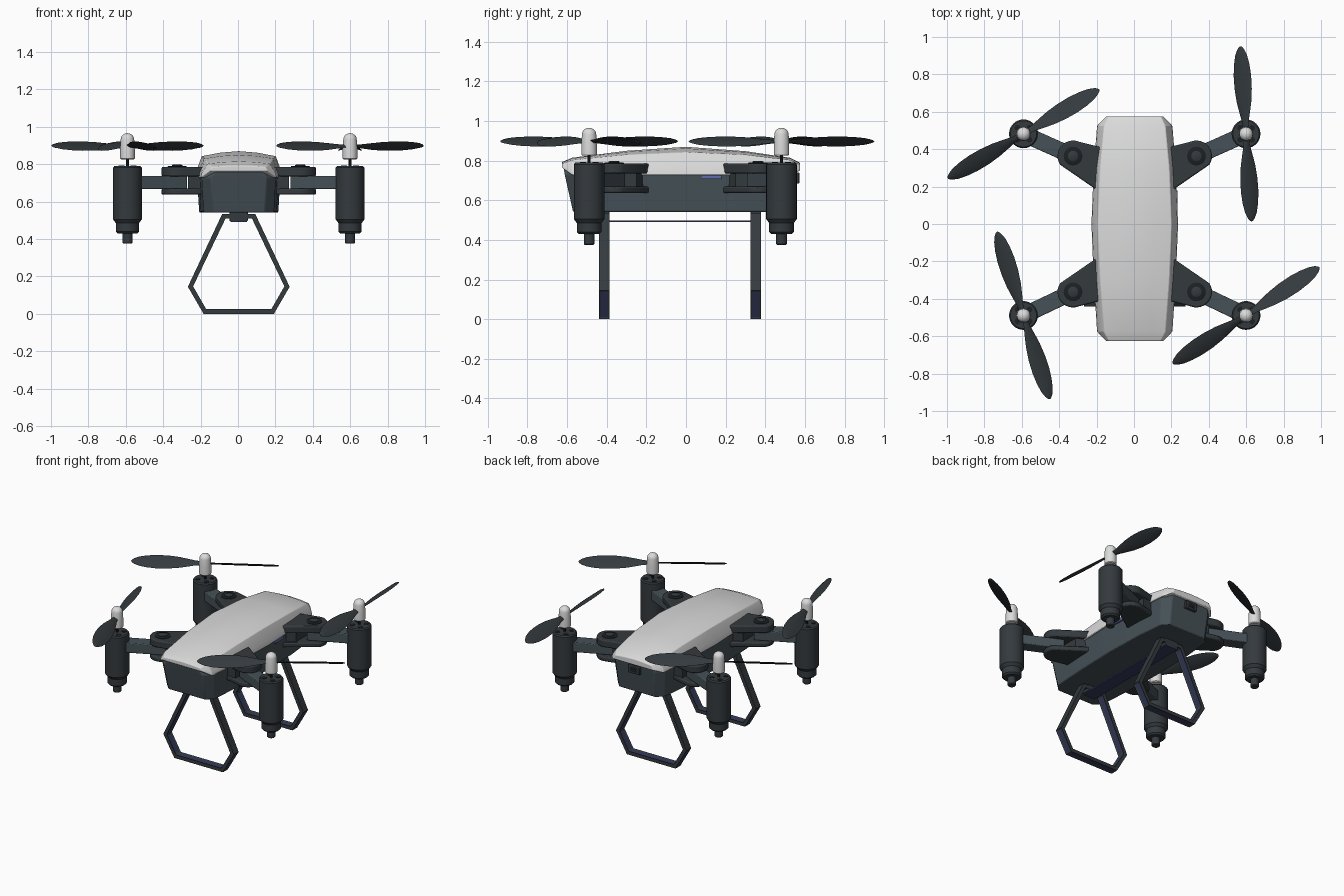
import bpy, bmesh, math
from mathutils import Vector

if "Cube" in bpy.data.objects:
    bpy.data.objects.remove(bpy.data.objects["Cube"])

def mat(name, *c):
    m = bpy.data.materials.new(name)
    m.diffuse_color = (*c, 1)
    m.use_nodes = True
    m.node_tree.nodes["Principled BSDF"].inputs["Base Color"].default_value = m.diffuse_color
    return m

LIGHT = mat("light_grey", 0.70, 0.71, 0.70)
DARK = mat("charcoal", 0.034, 0.042, 0.048)
SLATE = mat("slate", 0.060, 0.082, 0.096)
BLACK = mat("black", 0.012, 0.015, 0.018)
NAVY = mat("navy", 0.035, 0.042, 0.11)
LILAC = mat("lilac_blue", 0.12, 0.15, 0.40)
OX = 0.004  # sideways offset of the airframe

def mesh(name, verts, faces, mats, smooth=30, bevel=0):
    """Make an object with clean normals, optional bevel and angle shading."""
    bm = bmesh.new()
    vs = [bm.verts.new(v) for v in verts]
    for f in faces:
        bm.faces.new([vs[i] for i in f])
    bmesh.ops.recalc_face_normals(bm, faces=bm.faces)
    me = bpy.data.meshes.new(name)
    bm.to_mesh(me)
    bm.free()
    ob = bpy.data.objects.new(name, me)
    bpy.context.collection.objects.link(ob)
    for m in mats if isinstance(mats, list) else [mats]:
        me.materials.append(m)
    if bevel:
        b = ob.modifiers.new("bevel", 'BEVEL')
        b.width, b.segments, b.limit_method = bevel, 2, 'ANGLE'
    if smooth:
        bpy.ops.object.select_all(action='DESELECT')
        ob.select_set(True)
        bpy.context.view_layer.objects.active = ob
        bpy.ops.object.shade_smooth_by_angle(angle=math.radians(smooth))
    return ob

def loft(name, sections, m, **kw):
    """Join closed sections of equal point count and cap both ends."""
    n = len(sections[0])
    faces = [[k * n + i, k * n + (i + 1) % n, (k + 1) * n + (i + 1) % n, (k + 1) * n + i]
             for k in range(len(sections) - 1) for i in range(n)]
    faces += [list(range(n)), list(range((len(sections) - 1) * n, len(sections) * n))]
    return mesh(name, [p for s in sections for p in s], faces, m, **kw)

def prism(name, outline, z0, z1, m, **kw):
    return loft(name, [[(x, y, z) for x, y in outline] for z in (z0, z1)], m, **kw)

def box(name, x0, x1, y0, y1, z0, z1, m, **kw):
    return prism(name, [(x0, y0), (x1, y0), (x1, y1), (x0, y1)], z0, z1, m, **kw)

def lathe(name, profile, cx, cy, m, n=32, **kw):
    """Turn (radius, z) points about a vertical axis."""
    ring = [(math.cos(2 * math.pi * i / n), math.sin(2 * math.pi * i / n)) for i in range(n)]
    return loft(name, [[(cx + r * a, cy + r * b, z) for a, b in ring] for r, z in profile], m, **kw)

# Lower body: chamfered plan lofted upward, ends leaning outwards
def plan(z, sx, yf, yb):
    right = [(0.15, yf), (0.2, yf + 0.05), (0.215, -0.3), (0.225, 0),
             (0.215, 0.3), (0.197, yb - 0.05), (0.15, yb)]
    pts = right + [(-x, y) for x, y in reversed(right)]
    return [(OX + x * sx, y, z) for x, y in pts]

loft("lower_body", [plan(0.542, 0.94, -0.57, 0.53), plan(0.73, 0.99, -0.612, 0.558),
                    plan(0.768, 0.8, -0.618, 0.562)], SLATE, smooth=25, bevel=0.006)

# Upper shell: arched sections along y
shell = [(-0.626, 0.155, 0.765, 0.14, 0.785, 0.793), (-0.575, 0.202, 0.728, 0.165, 0.803, 0.815),
         (-0.3, 0.22, 0.728, 0.185, 0.830, 0.850), (0, 0.232, 0.728, 0.198, 0.843, 0.870),
         (0.3, 0.22, 0.728, 0.185, 0.830, 0.848), (0.525, 0.202, 0.728, 0.163, 0.803, 0.815),
         (0.575, 0.155, 0.75, 0.14, 0.780, 0.790)]
secs = []
for y, wb, zb, wm, zm, zc in shell:
    half = [(wb, zb), (wb * 0.98, zb * 0.7 + zm * 0.3), (wm, zm), (wm * 0.5, zm + 0.7 * (zc - zm))]
    prof = half + [(0, zc)] + [(-x, z) for x, z in reversed(half)]
    secs.append([(OX + x, y, z) for x, z in prof])
loft("upper_shell", secs, LIGHT, smooth=24, bevel=0.005)

# Rear port and side button
box("rear_port_frame", OX - 0.045, OX + 0.045, 0.53, 0.572, 0.685, 0.74, DARK, bevel=0.004)
box("rear_port_opening", OX - 0.028, OX + 0.028, 0.57, 0.574, 0.698, 0.727, BLACK, smooth=0)
box("side_button", OX + 0.2, OX + 0.228, 0.08, 0.18, 0.707, 0.727, LILAC, bevel=0.003)

# Propeller blade: lens sections, pitched
STATIONS = [(0.02, 0.016), (0.06, 0.019), (0.11, 0.031), (0.17, 0.044), (0.24, 0.052), (0.31, 0.053),
            (0.37, 0.047), (0.42, 0.036), (0.45, 0.022), (0.464, 0.011), (0.469, 0.003)]
PITCH = math.radians(28)

def blade(name, cx, cy, ang):
    ca, sa = math.cos(ang), math.sin(ang)
    secs = []
    for r, c in STATIONS:
        t = min(0.005, c * 0.3)
        lens = [(c, 0), (c * 0.5, t), (-c * 0.5, t), (-c, 0), (-c * 0.5, -t), (c * 0.5, -t)]
        ring = []
        for u, w in lens:
            v = u * math.cos(PITCH) + w * math.sin(PITCH)
            z = -u * math.sin(PITCH) + w * math.cos(PITCH)
            ring.append((cx + r * ca - v * sa, cy + r * sa + v * ca, 0.897 + z))
        secs.append(ring)
    loft(name, secs, DARK, smooth=40)

# Four arms with clevis bracket, motor, hub and propeller
for sx, sy, label, ang in ((-1, -1, "front_left", 107.5), (1, -1, "front_right", 33.3),
                           (-1, 1, "back_left", 30.4), (1, 1, "back_right", 93.6)):
    def flip(pts):
        return [(OX + sx * x, sy * y) for x, y in pts]
    px, py = 0.33, 0.363
    arc = [(px + 0.083 * math.cos(math.radians(a)), py + 0.083 * math.sin(math.radians(a)))
           for a in range(110, -36, -12)]
    outline = flip([(0.18, 0.175), (0.18, 0.41)] + arc + [(0.215, 0.19)])
    prism(label + "_bracket_top", outline, 0.735, 0.786, DARK, bevel=0.008)
    prism(label + "_bracket_bottom", outline, 0.637, 0.67, DARK, bevel=0.008)
    prism(label + "_bracket_core", flip([(0.18, 0.2), (0.18, 0.41), (0.27, 0.42), (0.27, 0.25)]),
          0.66, 0.74, DARK)
    cx, cy = flip([(px, py)])[0]
    lathe(label + "_pivot_ring", [(0.05, 0.784), (0.05, 0.789), (0.046, 0.791)], cx, cy, BLACK, n=24)
    lathe(label + "_pivot_screw", [(0.028, 0.786), (0.028, 0.795), (0.022, 0.798)], cx, cy, DARK, n=16)
    # arm bar towards the motor
    mx, my = OX + sx * 0.595, (0.482 if sy > 0 else -0.489)
    a, b = Vector((cx, cy)), Vector((mx, my))
    d = (b - a).normalized()
    s = Vector((-d.y, d.x)) * 0.044
    a = a - d * 0.04
    prism(label + "_arm", [tuple(p) for p in (a + s, b + s, b - s, a - s)], 0.668, 0.737, SLATE, bevel=0.005)
    # motor
    lathe(label + "_motor", [(0.022, 0.375), (0.027, 0.38), (0.027, 0.43), (0.052, 0.43), (0.062, 0.44),
          (0.062, 0.485), (0.071, 0.497), (0.077, 0.505), (0.077, 0.782), (0.07, 0.79)], mx, my, DARK)
    for k in range(4):
        t = math.radians(45 + 90 * k)
        lathe(f"{label}_motor_vent_{k}", [(0.016, 0.788), (0.016, 0.793)],
              mx + 0.045 * math.cos(t), my + 0.045 * math.sin(t), BLACK, n=10)
    lathe(label + "_shaft", [(0.008, 0.78), (0.008, 0.84)], mx, my, BLACK, n=10)
    dome = [(0.036 * math.cos(math.radians(q)), 0.933 + 0.033 * math.sin(math.radians(q)))
            for q in range(0, 86, 17)]
    lathe(label + "_hub", [(0.034, 0.825), (0.039, 0.83), (0.039, 0.89)] + dome, mx, my, LIGHT, n=24, smooth=40)
    for k in (0, 1):
        blade(f"{label}_blade_{k}", mx, my, math.radians(ang) + math.pi * k)

# Landing legs: hexagonal frames with grooved navy faces
outer = [(0.088, 0.535), (0.272, 0.145), (0.188, 0.0)]
inner = [(0.070, 0.511), (0.244, 0.147), (0.174, 0.025)]
for label, y0, y1 in (("front_leg", -0.44, -0.387), ("back_leg", 0.325, 0.378)):
    full = [p + [(-x, z) for x, z in reversed(p)] for p in (outer, inner)]
    verts = [(OX + x, y, z) for y in (y0, y1) for loop in full for x, z in loop]
    faces = []
    for i in range(6):
        j = (i + 1) % 6
        faces += [[i, j, 6 + j, 6 + i], [12 + i, 12 + j, 18 + j, 18 + i],
                  [i, j, 12 + j, 12 + i], [6 + i, 6 + j, 18 + j, 18 + i]]
    leg = mesh(label, verts, faces, [DARK, NAVY], smooth=0)
    bm = bmesh.new()
    bm.from_mesh(leg.data)
    grooves = [f for f in bm.faces if abs(f.normal.y) < 0.5
               and not (f.normal.z > 0.1 and f.calc_center_median().z > 0.2)]
    bmesh.ops.inset_individual(bm, faces=grooves, thickness=0.013, depth=-0.004)
    for f in grooves:
        f.material_index = 1
    bm.to_mesh(leg.data)
    bm.free()
    box(label + "_mount", OX - 0.05, OX + 0.05, y0, y1, 0.497, 0.548, DARK, bevel=0.004)

# Rail joining the legs under the body
box("leg_rail", OX - 0.045, OX + 0.045, -0.44, 0.378, 0.49, 0.499, NAVY, smooth=0)
